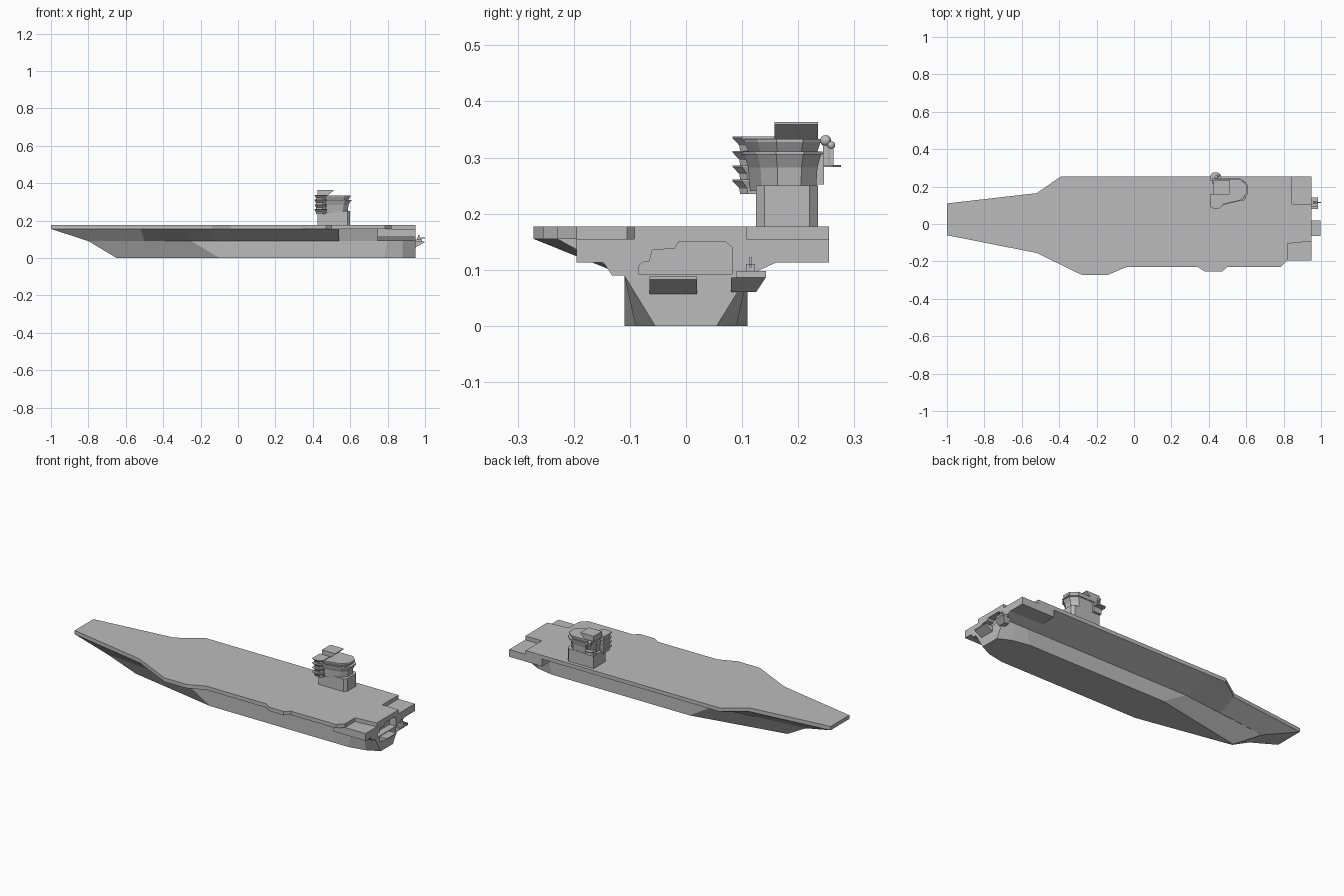
import bpy
import bmesh

cube = bpy.data.objects.get("Cube")
if cube:
    bpy.data.objects.remove(cube, do_unlink=True)

grey = bpy.data.materials.new("ship_grey")
grey.use_nodes = True
tone = (0.5, 0.5, 0.5, 1)
grey.diffuse_color = tone
grey.node_tree.nodes["Principled BSDF"].inputs["Base Color"].default_value = tone


def loft(name, rings):
    """Skin a list of equal-length point rings and cap both ends."""
    bm = bmesh.new()
    loops = [[bm.verts.new(p) for p in ring] for ring in rings]
    n = len(rings[0])
    for a, b in zip(loops, loops[1:]):
        for i in range(n):
            j = (i + 1) % n
            bm.faces.new((a[i], a[j], b[j], b[i]))
    bm.faces.new(loops[0])
    bm.faces.new(loops[-1])
    bmesh.ops.recalc_face_normals(bm, faces=bm.faces)
    mesh = bpy.data.meshes.new(name)
    bm.to_mesh(mesh)
    bm.free()
    mesh.materials.append(grey)
    obj = bpy.data.objects.new(name, mesh)
    bpy.context.collection.objects.link(obj)
    return obj


def prism(name, pts, lo, hi, axis="z"):
    """Extrude a flat outline along one axis."""
    place = {"x": lambda a, b, t: (t, a, b),
             "y": lambda a, b, t: (a, t, b),
             "z": lambda a, b, t: (a, b, t)}[axis]
    return loft(name, [[place(a, b, t) for a, b in pts] for t in (lo, hi)])


def box(name, x0, x1, y0, y1, z0, z1):
    return prism(name, [(x0, y0), (x1, y0), (x1, y1), (x0, y1)], z0, z1)


def flare(name, pts, centre, levels):
    """Stack copies of an outline, each at (height, scale)."""
    cx, cy = centre
    return loft(name, [[(cx + (x - cx) * s, cy + (y - cy) * s, z) for x, y in pts]
                       for z, s in levels])


def ball(name, radius, loc):
    bpy.ops.mesh.primitive_uv_sphere_add(segments=16, ring_count=8, radius=radius, location=loc)
    obj = bpy.context.object
    obj.name = name
    obj.data.materials.append(grey)
    bpy.ops.object.shade_smooth()


DECK, EDGE, CHINE = 0.177, 0.155, 0.09

# Flight deck with angled side bulges and two notched stern corners
deck = [(-1, -.06), (-.52, -.155), (-.28, -.272), (-.14, -.272), (-.04, -.23),
        (.34, -.23), (.38, -.255), (.47, -.255), (.5, -.23), (.785, -.23),
        (.82, -.195), (.82, -.105), (.95, -.092), (.95, .108), (.845, .108),
        (.845, .255), (-.39, .255), (-.52, .165), (-1, .11)]
prism("flight_deck", deck, EDGE, DECK)

# Overhang between deck edge and hull: deck x, right y, left y, chine x, chine half width
stations = [(-1, -.06, .11, -.8, .05), (-.52, -.155, .165, -.5, .085),
            (-.39, -.218, .255, -.39, .097), (-.28, -.272, .255, -.25, .11),
            (-.14, -.272, .255, -.14, .11), (-.04, -.23, .255, -.04, .11),
            (.54, -.23, .255, .54, .11), (.541, -.13, .255, .541, .11),
            (.95, -.13, .255, .95, .11)]
overhang = loft("deck_overhang", [
    [(xd, yr, EDGE), (xd, yl, EDGE), (xh, w, CHINE), (xh, -w, CHINE)]
    for xd, yr, yl, xh, w in stations])

# Lower hull: chine x, chine half width, keel x, keel half width
hull = [(-.8, .05, -.65, .004), (-.25, .11, -.1, .11), (.8, .11, .78, .11),
        (.88, .11, .88, .09), (.95, .11, .95, .055)]
loft("lower_hull", [
    [(xt, -w, CHINE), (xt, w, CHINE), (xb, b, 0), (xb, -b, 0)]
    for xt, w, xb, b in hull])

# Stern opening
arch = [(-.085, .092), (-.085, .105), (-.078, .113), (-.065, .115), (-.06, .135),
        (-.02, .138), (-.012, .15), (.07, .15), (.082, .14), (.082, .092)]
cutter = prism("stern_opening_cutter", arch, .91, 1, "x")
cutter.hide_render = True
cutter.hide_viewport = True
cut = overhang.modifiers.new("stern_opening", "BOOLEAN")
cut.object = cutter
cut.operation = "DIFFERENCE"
cut.solver = "EXACT"

# Stern corner sponsons and lower gallery
box("stern_sponson_right", .745, .95, -.195, -.09, .113, EDGE)
box("stern_sponson_left", .74, .95, .108, .255, .113, EDGE)
prism("stern_gallery", [(-.147, .113), (-.1, .113), (-.1, .09), (-.132, .09)], .745, .95, "x")

# Stern platforms with sloped undersides
wedge = [(.93, .088), (.997, .088), (.997, .083), (.95, .057), (.93, .057)]
prism("stern_platform", wedge, -.065, .02, "y")
loft("gun_platform", [[(.93, .08, .06), (.955, .08, .06), (.955, .125, .06), (.93, .125, .06)],
                      [(.93, .08, .086), (.985, .08, .086), (.985, .142, .086), (.93, .142, .086)]])
box("gun_shield", .95, .985, .09, .143, .086, .098)
box("gun_mount", .958, .978, .107, .123, .098, .11)
box("gun_barrel", .965, 1, .113, .117, .104, .109)
box("gun_sight", .963, .971, .112, .118, .11, .122)

# Island tower
tower = [(.425, .125), (.585, .125), (.6, .14), (.6, .22), (.585, .235), (.425, .235)]
prism("island_tower", tower, DECK, .25)

# Flared bridge, its walkway and its roof deck
bridge = [(.43, .1), (.47, .1), (.575, .125), (.607, .16), (.607, .21), (.57, .243), (.43, .243)]
flare("bridge", bridge, (.49, .18), [(.24, .82), (.282, .86), (.305, .96)])
flare("bridge_walkway", bridge, (.5, .18), [(.305, 1), (.311, 1)])
flare("bridge_windows", bridge, (.49, .18), [(.311, .86), (.328, .95), (.333, .95)])

# Stacked galleries on the forward corner
gallery = [(.41, .09), (.425, .083), (.455, .083), (.475, .1), (.475, .16), (.41, .16)]
for i in range(4):
    z = .235 + i * .0255
    flare(f"gallery_{i + 1}", gallery, (.445, .15),
          [(z, .8), (z + .01, .82), (z + .023, 1), (z + .0255, 1)])
for y0, y1 in ((.115, .145), (.215, .246)):
    box("bridge_wing", .42, .47, y0, y1, .252, .308)

# Slanted funnel cap
prism("funnel", [(.425, .33), (.475, .33), (.51, .359), (.51, .363), (.425, .363)],
      .158, .235, "y")

# Sensor platform with domes
prism("sensor_platform", [(.41, .23), (.465, .23), (.465, .262), (.45, .276), (.42, .276), (.41, .262)],
      .283, .287)
for i, (x, y, z, r) in enumerate(((.44, .249, .33, .01), (.452, .259, .322, .007))):
    box(f"dome_post_{i + 1}", x - r / 2, x + r / 2, y - r / 2, y + r / 2, .287, z)
    ball(f"sensor_dome_{i + 1}", r, (x, y, z))
